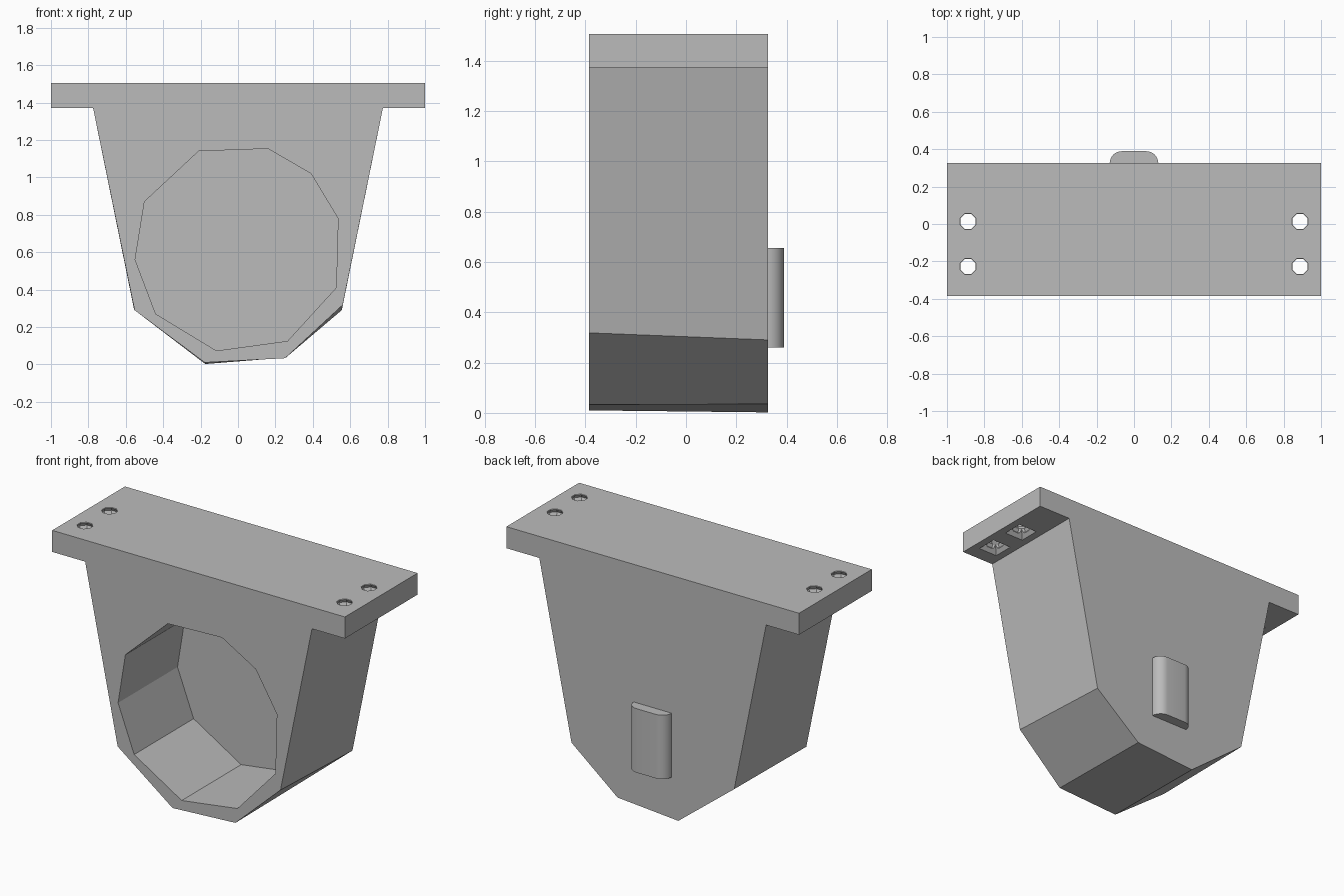
import bpy, bmesh, math

cube = bpy.data.objects.get("Cube")
if cube:
    bpy.data.objects.remove(cube, do_unlink=True)

# One grey plastic for the whole bracket
grey = bpy.data.materials.new("plain grey")
grey.use_nodes = True
GREY = (0.5, 0.5, 0.5, 1)
grey.diffuse_color = GREY
grey.node_tree.nodes["Principled BSDF"].inputs["Base Color"].default_value = GREY

FRONT, BACK, TOP, LEDGE = -0.385, 0.325, 1.505, 1.372


def loft(name, rings):
    """Closed solid through rings that share the same number of points."""
    bm = bmesh.new()
    loops = [[bm.verts.new(p) for p in ring] for ring in rings]
    n = len(loops[0])
    for a, b in zip(loops, loops[1:]):
        for i in range(n):
            j = (i + 1) % n
            bm.faces.new((a[i], a[j], b[j], b[i]))
    bm.faces.new(loops[0][::-1])
    bm.faces.new(loops[-1])
    bmesh.ops.recalc_face_normals(bm, faces=bm.faces)
    mesh = bpy.data.meshes.new(name)
    bm.to_mesh(mesh)
    bm.free()
    mesh.materials.append(grey)
    obj = bpy.data.objects.new(name, mesh)
    bpy.context.collection.objects.link(obj)
    return obj


def cut(target, cutter):
    cutter.hide_render = True
    mod = target.modifiers.new("cut", "BOOLEAN")
    mod.operation = "DIFFERENCE"
    mod.solver = "EXACT"
    mod.object = cutter
    bpy.context.view_layer.objects.active = target
    bpy.ops.object.modifier_apply(modifier=mod.name)
    bpy.data.objects.remove(cutter, do_unlink=True)


def at_depth(profile, y):
    return [(x, y, z) for x, z in profile]


# Bracket: flange and tapering body in one outline, slightly twisted at the chin
flange = [(0.775, LEDGE), (1, LEDGE), (1, TOP), (-1, TOP), (-1, LEDGE), (-0.775, LEDGE)]
front_chin = [(-0.553, 0.29), (-0.178, 0.01), (0.252, 0.033), (0.56, 0.318)]
back_chin = [(-0.557, 0.3), (-0.175, 0.002), (0.24, 0.035), (0.555, 0.29)]
bracket = loft("bracket_body", [at_depth(flange + front_chin, FRONT),
                                at_depth(flange + back_chin, BACK)])

# Round pocket, blind at the back
rim = [(-0.55, 0.56), (-0.5, 0.87), (-0.21, 1.14), (0.16, 1.153), (0.39, 1.02),
       (0.535, 0.78), (0.525, 0.41), (0.265, 0.125), (-0.115, 0.073), (-0.44, 0.27)]
cut(bracket, loft("pocket_cutter", [at_depth(rim, FRONT - 0.1), at_depth(rim, FRONT + 0.58)]))


# Threaded screw holes with square flared sockets underneath
def circle(x, y, r, z, n=8):
    return [(x + r * math.cos(math.tau * (i + 0.5) / n),
             y + r * math.sin(math.tau * (i + 0.5) / n), z) for i in range(n)]


for x in (-0.887, 0.887):
    for y in (0.013, -0.227):
        turns = [circle(x, y, 0.056 if k % 2 else 0.044, LEDGE - 0.03 + k * 0.02)
                 for k in range(10)]
        cut(bracket, loft("thread_cutter", turns))
        socket = [circle(x, y, r, z, 4) for r, z in
                  ((0.1, LEDGE - 0.01), (0.092, LEDGE), (0.045, LEDGE + 0.045))]
        cut(bracket, loft("socket_cutter", socket))

# Rounded rib on the back
R = 0.064
corner = [(math.sin(t * math.pi / 16), math.cos(t * math.pi / 16)) for t in range(9)]
half = [(0.066 + R * s, BACK + R * c) for s, c in corner] + [(0.066 + R, BACK - 0.01)]
outline = half + [(-x, y) for x, y in reversed(half)]
rib = loft("back_rib", [[(x, y, z) for x, y in outline] for z in (0.26, 0.655)])
bpy.ops.object.select_all(action="DESELECT")
rib.select_set(True)
bpy.context.view_layer.objects.active = rib
bpy.ops.object.shade_smooth_by_angle(angle=math.radians(30))
